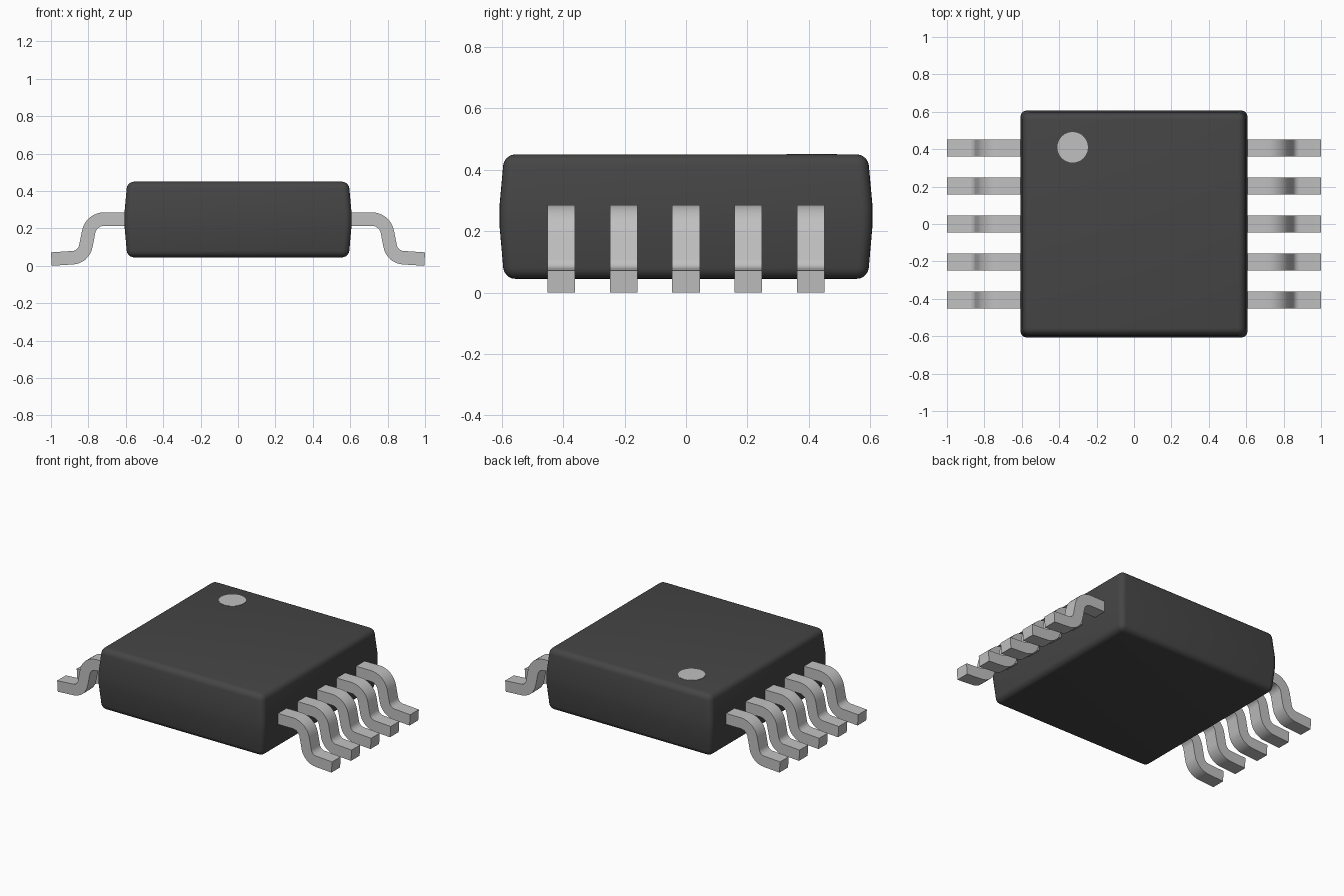
import bpy
import bmesh
import math
from mathutils import Vector

cube = bpy.data.objects.get("Cube")
if cube:
    bpy.data.objects.remove(cube, do_unlink=True)


def make_material(name, colour):
    mat = bpy.data.materials.new(name)
    mat.use_nodes = True
    mat.diffuse_color = (*colour, 1)
    mat.node_tree.nodes["Principled BSDF"].inputs["Base Color"].default_value = (*colour, 1)
    return mat


def make_object(name, bm, mat, angle=35):
    bmesh.ops.recalc_face_normals(bm, faces=bm.faces)
    mesh = bpy.data.meshes.new(name)
    bm.to_mesh(mesh)
    bm.free()
    mesh.materials.append(mat)
    obj = bpy.data.objects.new(name, mesh)
    bpy.context.collection.objects.link(obj)
    bpy.ops.object.select_all(action="DESELECT")
    obj.select_set(True)
    bpy.context.view_layer.objects.active = obj
    bpy.ops.object.shade_smooth_by_angle(angle=math.radians(angle))
    return obj


black = make_material("black plastic", (0.06, 0.06, 0.06))
silver = make_material("silver metal", (0.53, 0.53, 0.53))

# Package body: stacked square sections with a slight draft, rounded edges
bm = bmesh.new()
rings = []
for z, h in [(0.045, 0.592), (0.215, 0.607), (0.285, 0.607), (0.45, 0.592)]:
    rings.append([bm.verts.new((sx * h, sy * h, z))
                  for sx, sy in ((-1, -1), (1, -1), (1, 1), (-1, 1))])
for low, high in zip(rings, rings[1:]):
    for i in range(4):
        j = (i + 1) % 4
        bm.faces.new((low[i], low[j], high[j], high[i]))
bm.faces.new(rings[0][::-1])
bm.faces.new(rings[-1])
bmesh.ops.recalc_face_normals(bm, faces=bm.faces)
corners = [e for e in bm.edges if e.calc_face_angle() > math.radians(30)]
bmesh.ops.bevel(bm, geom=corners, offset=0.036, offset_type="OFFSET",
                segments=5, profile=0.5, affect="EDGES")
make_object("package_body", bm, black)

# Pin one marker: thin disc on the top face
bm = bmesh.new()
bmesh.ops.create_cone(bm, cap_ends=True, segments=24, radius1=0.082, radius2=0.082, depth=0.004)
bmesh.ops.translate(bm, verts=bm.verts, vec=(-0.328, 0.41, 0.45))
make_object("pin_one_marker", bm, silver)


def fillet(a, b, c, radius, steps=8):
    """Arc that rounds the corner b between a and c."""
    u, v = (a - b).normalized(), (c - b).normalized()
    half = u.angle(v) / 2
    centre = b + (u + v).normalized() * radius / math.sin(half)
    start = b + u * radius / math.tan(half) - centre
    end = b + v * radius / math.tan(half) - centre
    sweep = math.pi - 2 * half
    return [centre + (start * math.sin((1 - t) * sweep) + end * math.sin(t * sweep))
            / math.sin(sweep) for t in (i / steps for i in range(steps + 1))]


# Gull-wing lead: centre line with two rounded bends, in x and z
shoulder, knee, heel, toe = (Vector(p) for p in
                             ((0.56, 0.25), (0.785, 0.25), (0.825, 0.047), (0.998, 0.036)))
path = [shoulder, *fillet(shoulder, knee, heel, 0.085), *fillet(knee, heel, toe, 0.075), toe]
THICK, WIDTH, PITCH = 0.072, 0.09, 0.203


def make_lead(name, side, y):
    bm = bmesh.new()
    rings = []
    for i, p in enumerate(path):
        tangent = (path[min(i + 1, len(path) - 1)] - path[max(i - 1, 0)]).normalized()
        n = Vector((-tangent.y, tangent.x)) * THICK / 2
        rings.append([bm.verts.new((side * q.x, y + w * WIDTH / 2, q.y))
                      for q, w in ((p + n, -1), (p + n, 1), (p - n, 1), (p - n, -1))])
    for r0, r1 in zip(rings, rings[1:]):
        for i in range(4):
            j = (i + 1) % 4
            bm.faces.new((r0[i], r0[j], r1[j], r1[i]))
    bm.faces.new(rings[0])
    bm.faces.new(rings[-1])
    make_object(name, bm, silver)


# Five leads along each side
for side, label in ((1, "left"), (-1, "right")):
    for k in range(5):
        make_lead(f"{label}_lead_{k + 1}", side, (k - 2) * PITCH)
